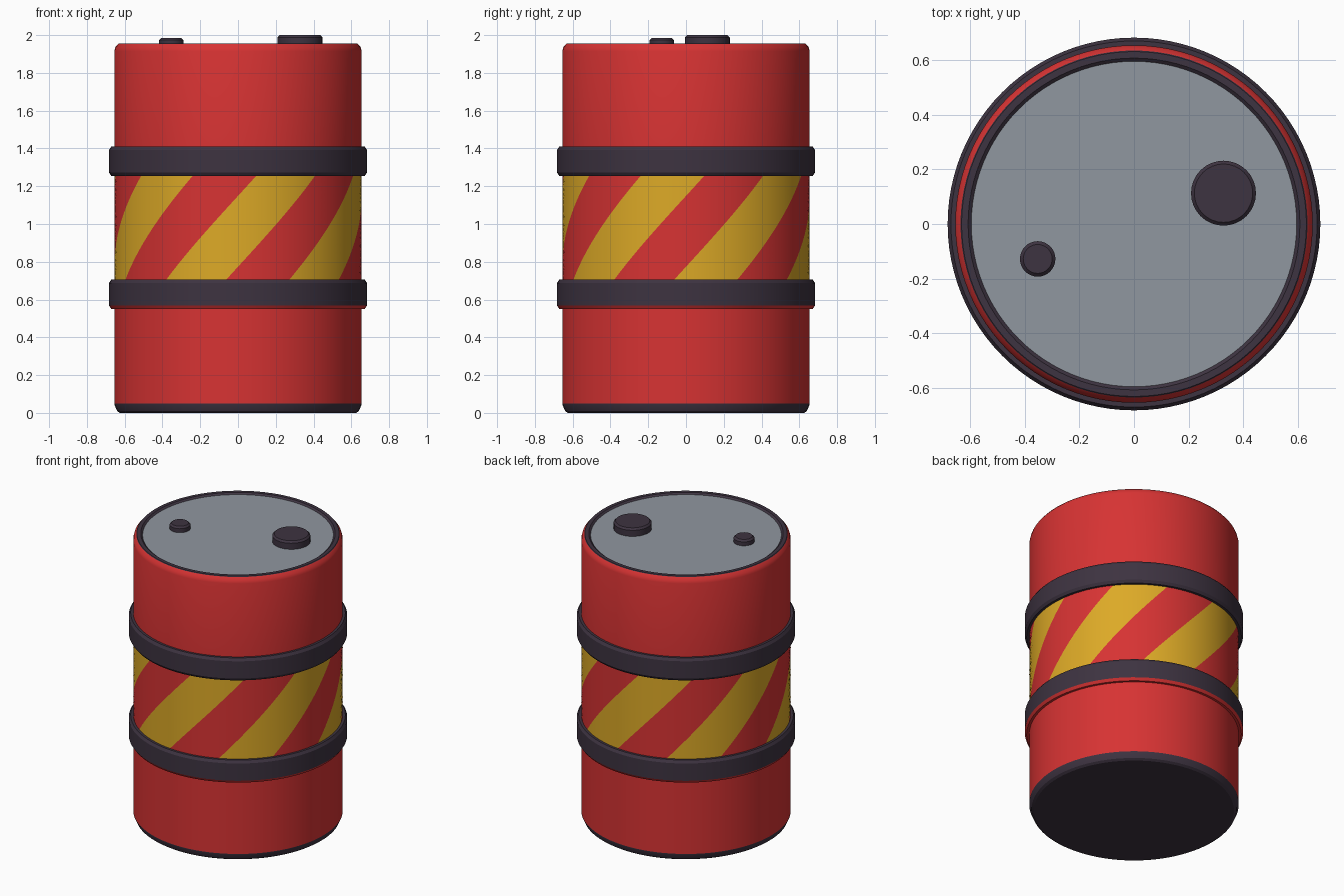
import bpy, bmesh, math

if "Cube" in bpy.data.objects:
    bpy.data.objects.remove(bpy.data.objects["Cube"])

SIDES = 96


def material(name, rgb):
    m = bpy.data.materials.new(name)
    m.diffuse_color = (*rgb, 1)
    m.use_nodes = True
    m.node_tree.nodes["Principled BSDF"].inputs["Base Color"].default_value = m.diffuse_color
    return m


RED = material("red paint", (0.68, 0.033, 0.033))
YELLOW = material("yellow paint", (0.72, 0.40, 0.02))
DARK = material("dark rubber", (0.047, 0.033, 0.052))
GREY = material("grey metal", (0.28, 0.31, 0.35))


def lathe(name, profile, mats, pick=None, twist=0.0, sides=SIDES, centre=(0, 0)):
    """Spin (radius, z) points round the z axis; pick(row, column) gives the material slot.
    A radius of 0 closes the end; twist turns the last ring against the first."""
    bm = bmesh.new()
    rings = []
    for i, (r, z) in enumerate(profile):
        if r == 0:
            rings.append([bm.verts.new((0, 0, z))] * sides)
            continue
        turn = -math.pi / 2 + twist * i / (len(profile) - 1)
        rings.append([bm.verts.new((r * math.cos(turn + math.tau * k / sides),
                                    r * math.sin(turn + math.tau * k / sides), z))
                      for k in range(sides)])
    for i in range(len(rings) - 1):
        for k in range(sides):
            n = (k + 1) % sides
            quad = [rings[i][k], rings[i][n], rings[i + 1][n], rings[i + 1][k]]
            face = bm.faces.new(list(dict.fromkeys(quad)))
            face.material_index = pick(i, k) if pick else 0
    mesh = bpy.data.meshes.new(name)
    bm.to_mesh(mesh)
    bm.free()
    ob = bpy.data.objects.new(name, mesh)
    ob.location = (*centre, 0)
    for m in mats:
        mesh.materials.append(m)
    bpy.context.collection.objects.link(ob)
    bpy.ops.object.select_all(action='DESELECT')
    ob.select_set(True)
    bpy.context.view_layer.objects.active = ob
    bpy.ops.object.shade_smooth_by_angle(angle=math.radians(30))
    return ob


R = 0.655

# Dark foot with a closed bottom
lathe("foot", [(0, 0), (0.625, 0), (0.64, 0.01), (R, 0.045), (R, 0.05)], [DARK])

# Red shell below and above the striped middle
lathe("lower_shell", [(R, 0.05), (R, 0.60)], [RED])
lathe("upper_shell", [(R, 1.36), (R, 1.915), (0.65, 1.935), (0.636, 1.952)], [RED])

# Striped middle: six slanted stripes, each a twelfth of a turn wide
rows = 16
lathe("striped_middle", [(R, 0.68 + 0.60 * i / rows) for i in range(rows + 1)],
      [RED, YELLOW], lambda i, k: int((k + 2) // (SIDES / 12)) % 2,
      twist=math.radians(48))

# Raised hoops; the lower one has a red underside
for name, z, slots in (("lower_hoop", 0.55, [DARK, RED]), ("upper_hoop", 1.255, [DARK])):
    hoop = [(R - 0.01, z), (0.671, z), (0.683, z + 0.018), (0.683, z + 0.137),
            (0.671, z + 0.155), (R - 0.01, z + 0.155)]
    lathe(name, hoop, slots, lambda i, k: 1 if i < 2 and len(slots) > 1 else 0)

# Dark rim and grey lid
lathe("rim", [(0.636, 1.952), (0.632, 1.956), (0.608, 1.956), (0.595, 1.945)], [DARK])
lathe("lid", [(0.597, 1.946), (0, 1.946)], [GREY])

# Filler caps on the lid
for name, centre, r, top in (("large_cap", (0.328, 0.113), 0.119, 2.0),
                             ("small_cap", (-0.353, -0.128), 0.065, 1.985)):
    lathe(name, [(r, 1.944), (r, top - 0.012), (r - 0.012, top), (0, top)],
          [DARK], sides=32, centre=centre)
